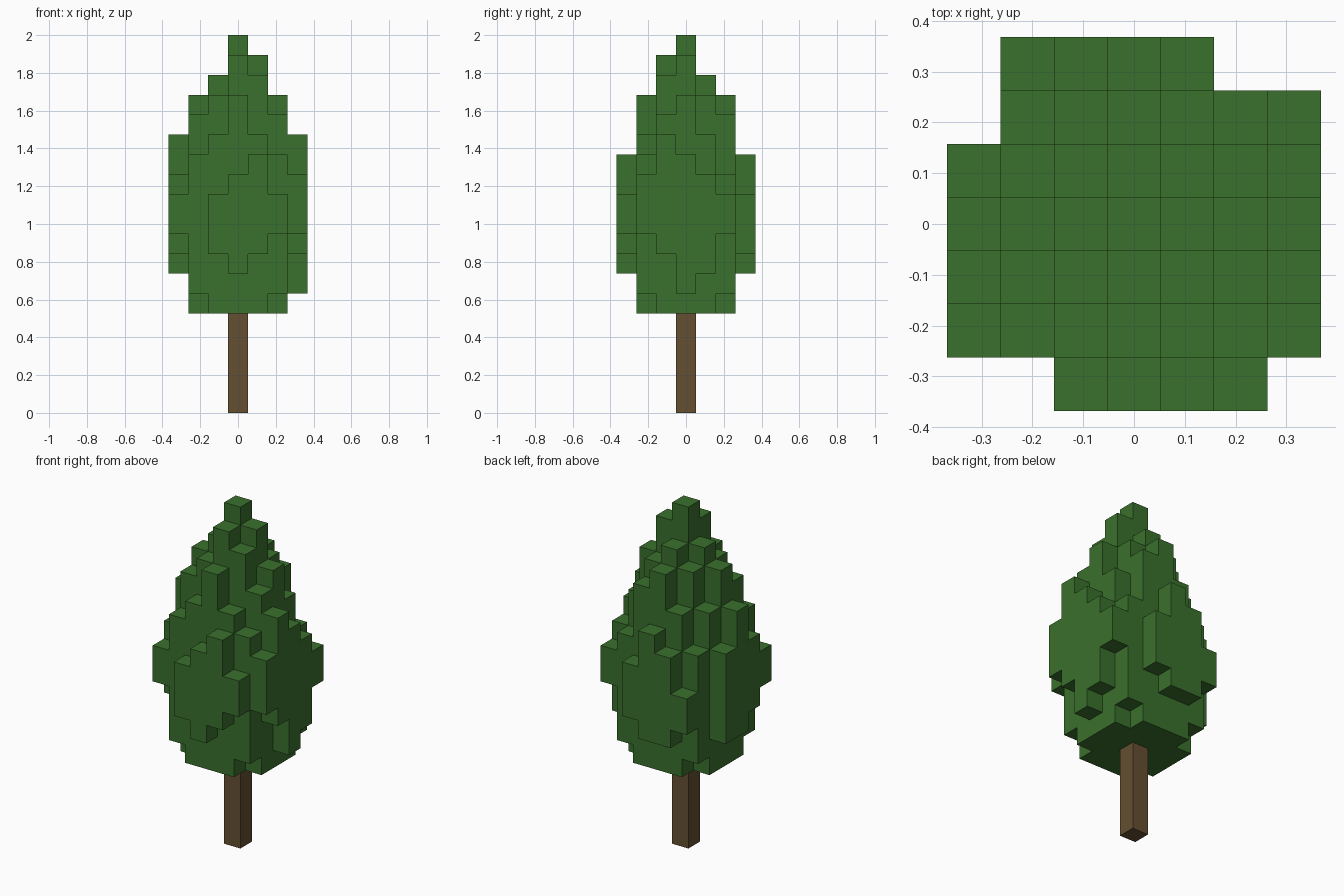
import bpy
import bmesh
import math
from mathutils import Vector

cube = bpy.data.objects.get("Cube")
if cube:
    bpy.data.objects.remove(cube, do_unlink=True)

UNIT = 2 / 19          # edge of one block
TRUNK_BLOCKS = 5

# Crown columns, back row first, left to right along x.
# Letters count blocks above the ground (a = 0), dots are empty.
CROWN_TOP = [".kmnl..", ".moqpml", "moqrqom", "oqrtsqn", "mpqsrpo", "lnoqonm", "..lmnl."]
CROWN_BASE = [".ihhi..", ".gfffgj", "hfffffh", "hfffffg", "ifffffi", "jgfffgj", "..ihij."]


def material(name, color):
    mat = bpy.data.materials.new(name)
    mat.use_nodes = True
    mat.diffuse_color = (*color, 1)
    mat.node_tree.nodes["Principled BSDF"].inputs["Base Color"].default_value = (*color, 1)
    return mat


def crown_blocks():
    """Grid cells filled by the columns of the crown."""
    cells = set()
    for row, (tops, bases) in enumerate(zip(CROWN_TOP, CROWN_BASE)):
        for col, (top, base) in enumerate(zip(tops, bases)):
            if top != ".":
                for k in range(ord(base) - ord("a"), ord(top) - ord("a")):
                    cells.add((col - 3, 3 - row, k))
    return cells


def block_object(name, cells, mat):
    """Outer skin of a set of blocks, with flat areas merged."""
    bm = bmesh.new()
    for cell in cells:
        center = Vector(cell) + Vector((0, 0, 0.5))
        for axis in range(3):
            for sign in (-1, 1):
                n = Vector((0, 0, 0))
                n[axis] = sign
                if tuple(int(c + d) for c, d in zip(cell, n)) in cells:
                    continue
                u = Vector((0, 0, 0))
                u[(axis + 1) % 3] = 0.5
                v = n.cross(u)
                mid = center + n / 2
                corners = (mid - u - v, mid + u - v, mid + u + v, mid - u + v)
                bm.faces.new([bm.verts.new(p * UNIT) for p in corners])
    bmesh.ops.remove_doubles(bm, verts=bm.verts, dist=UNIT / 100)
    bmesh.ops.dissolve_limit(bm, angle_limit=math.radians(1), verts=bm.verts, edges=bm.edges)
    mesh = bpy.data.meshes.new(name)
    bm.to_mesh(mesh)
    bm.free()
    mesh.materials.append(mat)
    obj = bpy.data.objects.new(name, mesh)
    bpy.context.collection.objects.link(obj)
    return obj


# Trunk and crown
block_object("trunk", {(0, 0, k) for k in range(TRUNK_BLOCKS)}, material("bark brown", (0.130, 0.080, 0.032)))
block_object("leaf_crown", crown_blocks(), material("leaf green", (0.042, 0.162, 0.026)))
